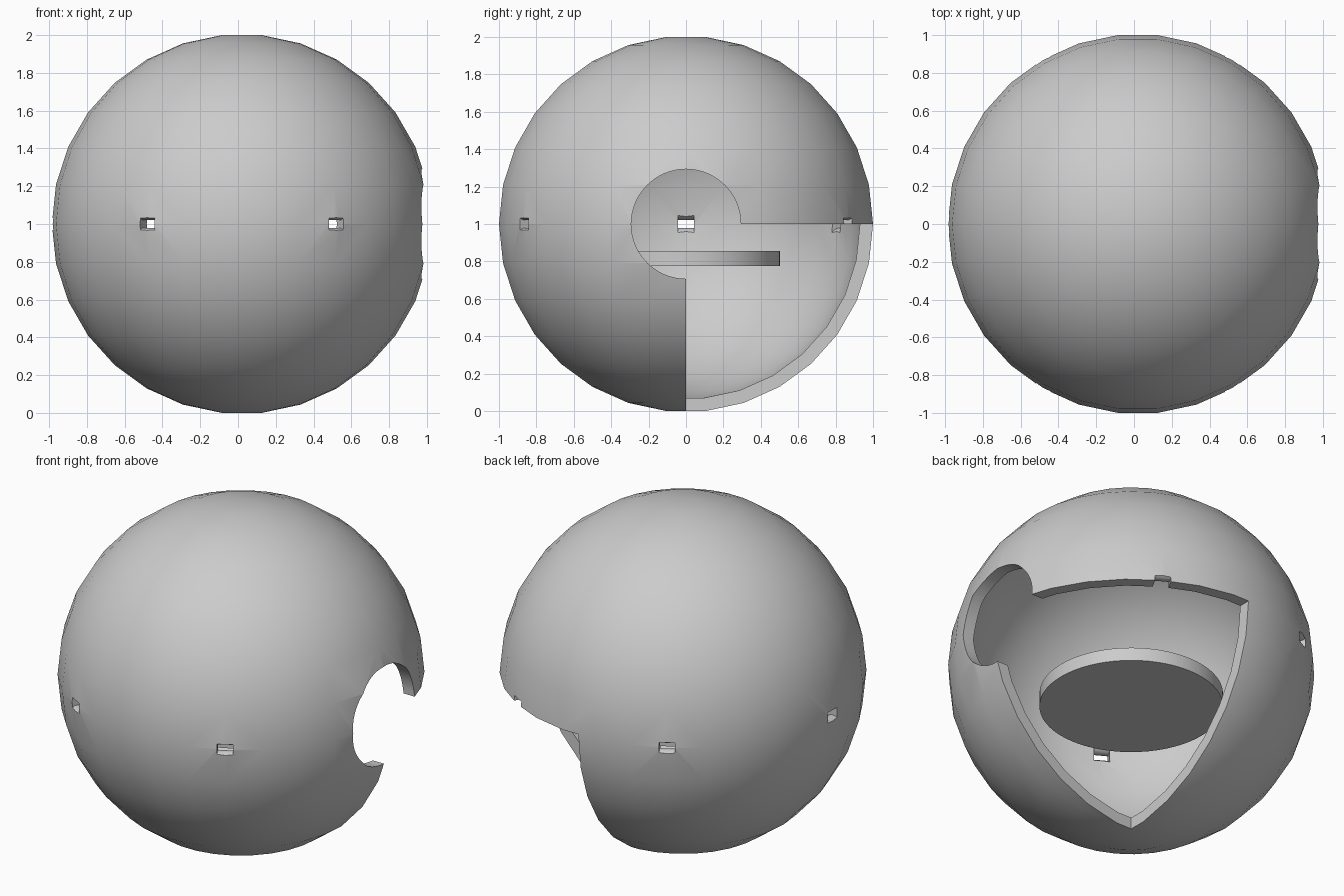
import bpy, bmesh, math
from mathutils import Matrix, Vector

cube = bpy.data.objects.get("Cube")
if cube:
    bpy.data.objects.remove(cube, do_unlink=True)

SHIFT = 0.02                      # sphere centre along x
CENTRE = Vector((SHIFT, 0, 1))
OUTER, INNER = 1.0055, 0.935

grey = bpy.data.materials.new("light_grey")
grey.use_nodes = True
colour = (0.6, 0.6, 0.6, 1)
grey.diffuse_color = colour
grey.node_tree.nodes["Principled BSDF"].inputs["Base Color"].default_value = colour


def finish(name, bm, matrix=None):
    """Turn a bmesh into an object placed around the sphere centre."""
    if matrix:
        bm.transform(matrix)
    bm.transform(Matrix.Translation(CENTRE))
    bmesh.ops.recalc_face_normals(bm, faces=bm.faces)
    mesh = bpy.data.meshes.new(name)
    bm.to_mesh(mesh)
    bm.free()
    mesh.materials.append(grey)
    obj = bpy.data.objects.new(name, mesh)
    bpy.context.collection.objects.link(obj)
    return obj


def loft(name, rings, matrix=None):
    """Skin closed rings of equal length and cap both ends."""
    bm = bmesh.new()
    loops = [[bm.verts.new(p) for p in ring] for ring in rings]
    for a, b in zip(loops, loops[1:]):
        for i in range(len(a)):
            j = (i + 1) % len(a)
            bm.faces.new((a[i], a[j], b[j], b[i]))
    bm.faces.new(loops[0])
    bm.faces.new(loops[-1])
    return finish(name, bm, matrix)


def circle(radius, z, sides):
    return [(radius * math.cos(math.tau * i / sides),
             radius * math.sin(math.tau * i / sides), z) for i in range(sides)]


def ball(name, radius, sides=30):
    """Flat-poled sphere with rings offset half a step from the poles."""
    angles = [math.pi * (i + 0.5) / (sides // 2) for i in range(sides // 2)]
    return loft(name, [circle(radius * math.sin(a), radius * math.cos(a), sides)
                       for a in angles])


def slot(angle):
    """Radial slot, pinched halfway through the wall."""
    rings = []
    for k in range(-6, 7):
        d = k * 0.01
        w, h = 0.044, 0.0215 + 12 * d * d
        x = (OUTER + INNER) / 2 + d
        rings.append([(x, -w, -h), (x, w, -h), (x, w, h), (x, -w, h)])
    return loft("slot_cutter", rings, Matrix.Rotation(angle, 4, "Z"))


def smooth(obj):
    bpy.ops.object.select_all(action="DESELECT")
    obj.select_set(True)
    bpy.context.view_layer.objects.active = obj
    bpy.ops.object.shade_smooth_by_angle(angle=math.radians(30))


# Hollow shell
shell = ball("shell", OUTER)
cutters = [ball("cavity_cutter", INNER)]

# Open lower back left octant
bm = bmesh.new()
bmesh.ops.create_cube(bm, size=2)
cutters.append(finish("octant_cutter", bm, Matrix.Translation((1, 1, -1))))

# Round side opening
cutters.append(loft("side_hole_cutter",
                    [circle(0.293, 0.5, 64), circle(0.293, 1.5, 64)],
                    Matrix.Rotation(math.pi / 2, 4, "Y")))

# Slots around the equator
cutters += [slot(math.radians(a)) for a in range(60, 360, 60)]

for cutter in cutters:
    cutter.hide_render = True
    mod = shell.modifiers.new(cutter.name, "BOOLEAN")
    mod.operation = "DIFFERENCE"
    mod.solver = "EXACT"
    mod.object = cutter

# Bake the cuts and drop the cutters
bpy.context.view_layer.update()
baked = bpy.data.meshes.new_from_object(
    shell.evaluated_get(bpy.context.evaluated_depsgraph_get()))
shell.modifiers.clear()
shell.data = baked
baked.name = "shell"
baked.materials.clear()
baked.materials.append(grey)
for poly in baked.polygons:
    poly.material_index = 0
for cutter in cutters:
    bpy.data.objects.remove(cutter, do_unlink=True)
smooth(shell)

# Round platform inside
platform = loft("platform", [circle(0.503, -0.224, 64), circle(0.503, -0.144, 64)])
smooth(platform)
